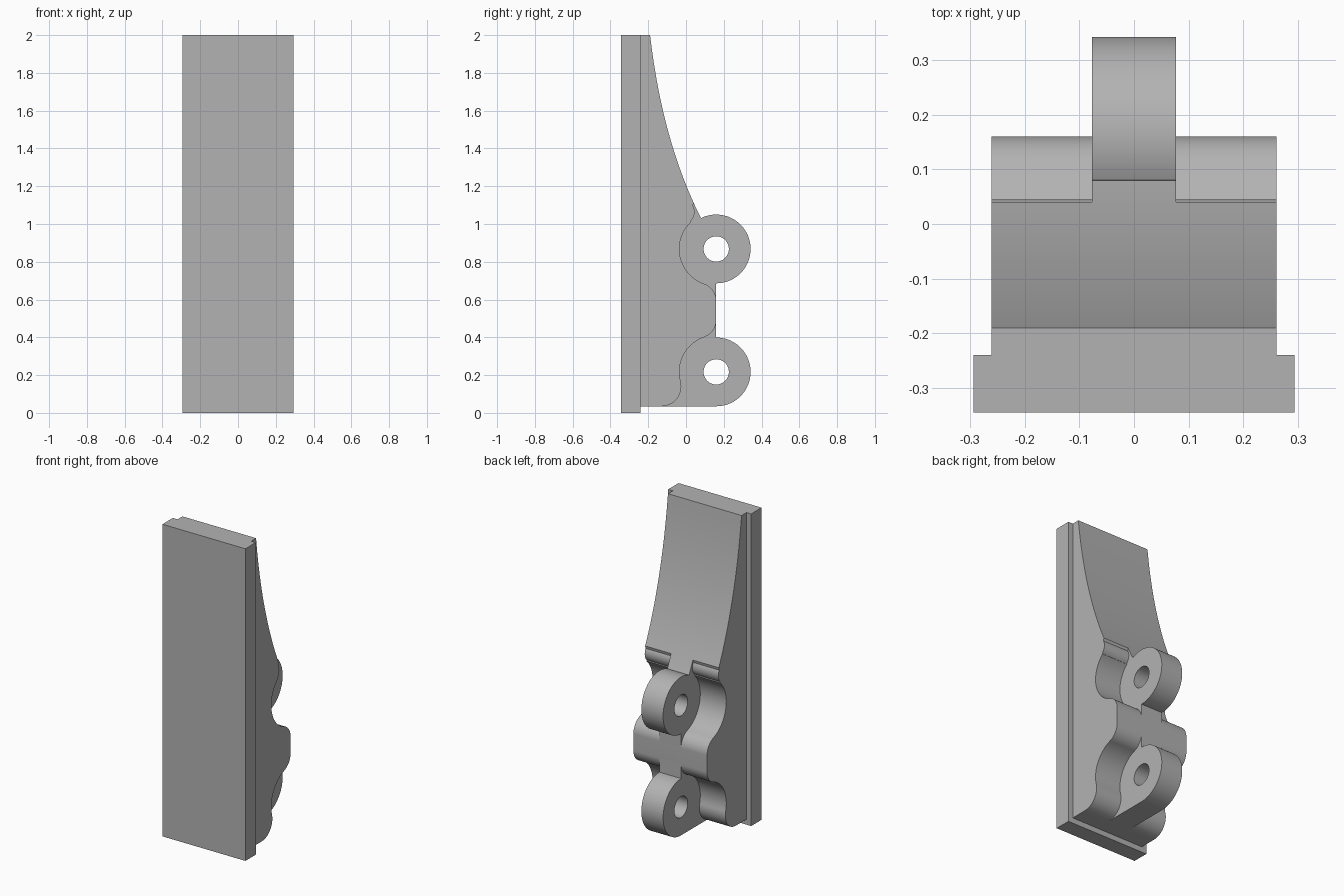
import bpy, bmesh
from math import cos, sin, radians, pi

if "Cube" in bpy.data.objects:
    bpy.data.objects.remove(bpy.data.objects["Cube"], do_unlink=True)

grey = bpy.data.materials.new("plain_grey")
grey.use_nodes = True
grey.diffuse_color = (0.45, 0.45, 0.45, 1)
grey.node_tree.nodes["Principled BSDF"].inputs["Base Color"].default_value = grey.diffuse_color

PIN_Y, PIN_TOP, PIN_LOW = 0.16, 0.868, 0.217   # centres of the two pin holes
BACK, BASE, TOP = -0.24, 0.035, 2.0


def arc(cy, cz, r, start, end, n=20):
    """Points on an arc in the side plane, angles in degrees."""
    steps = [radians(start + (end - start) * i / n) for i in range(n + 1)]
    return [(cy + r * cos(a), cz + r * sin(a)) for a in steps]


def slope(start, end, n=24):
    """The long concave edge running from the top down to the upper lug."""
    pts = []
    for i in range(n + 1):
        t = start + (end - start) * i / n
        a, b, c = (1 - t) ** 2, 2 * t * (1 - t), t * t
        pts.append((-0.19 * a - 0.125 * b + 0.08 * c, TOP * a + 1.435 * b + 1.03 * c))
    return pts


def extrude_profile(name, loops, half_width):
    """Extrude closed side profiles along x; inner loops become holes."""
    curve = bpy.data.curves.new(name, "CURVE")
    curve.dimensions = "2D"
    curve.fill_mode = "BOTH"
    curve.extrude = half_width
    for loop in loops:
        spline = curve.splines.new("POLY")
        spline.points.add(len(loop) - 1)
        for point, (y, z) in zip(spline.points, loop):
            point.co = (y, z, 0, 1)
        spline.use_cyclic_u = True
    obj = bpy.data.objects.new(name, curve)
    bpy.context.collection.objects.link(obj)
    obj.rotation_euler = (pi / 2, 0, pi / 2)
    bpy.ops.object.select_all(action="DESELECT")
    obj.select_set(True)
    bpy.context.view_layer.objects.active = obj
    bpy.ops.object.convert(target="MESH")
    obj = bpy.context.view_layer.objects.active
    bm = bmesh.new()
    bm.from_mesh(obj.data)
    bmesh.ops.remove_doubles(bm, verts=bm.verts, dist=0.0002)
    bmesh.ops.recalc_face_normals(bm, faces=bm.faces)
    bm.to_mesh(obj.data)
    bm.free()
    obj.data.materials.clear()
    obj.data.materials.append(grey)
    bpy.ops.object.shade_smooth_by_angle(angle=radians(30))
    return obj


# Flat mounting plate
plate = [(-0.345, 0), (BACK, 0), (BACK, TOP), (-0.345, TOP)]
extrude_profile("mounting_plate", [plate], 0.294)

# Wide body, scooped out around both lugs
body = (
    slope(0, 0.9)
    + arc(-0.02, 1.063, 0.065, 30, -47.3)
    + arc(PIN_Y, PIN_TOP, 0.195, 132.7, 250.9)
    + arc(0.065, 0.594, 0.095, 70.9, 0)
    + arc(0.065, 0.491, 0.095, 0, -70.9)
    + arc(PIN_Y, PIN_LOW, 0.195, 109.1, 195.4)
    + arc(-0.13, 0.14, 0.105, 15.4, -90)
    + [(BACK, BASE), (BACK, TOP)]
)
extrude_profile("wide_body", [body], 0.261)

# Narrow central web carrying two drilled lugs
web = (
    slope(0.88, 1, 6)
    + arc(PIN_Y, PIN_TOP, 0.182, 116, -90, 40)
    + arc(PIN_Y, PIN_LOW, 0.182, 90, -90, 36)
    + [(-0.13, BASE), (-0.13, 1.0)]
)
holes = [arc(PIN_Y, z, 0.067, 0, 350, 35) for z in (PIN_TOP, PIN_LOW)]
extrude_profile("hinge_web", [web] + holes, 0.077)
